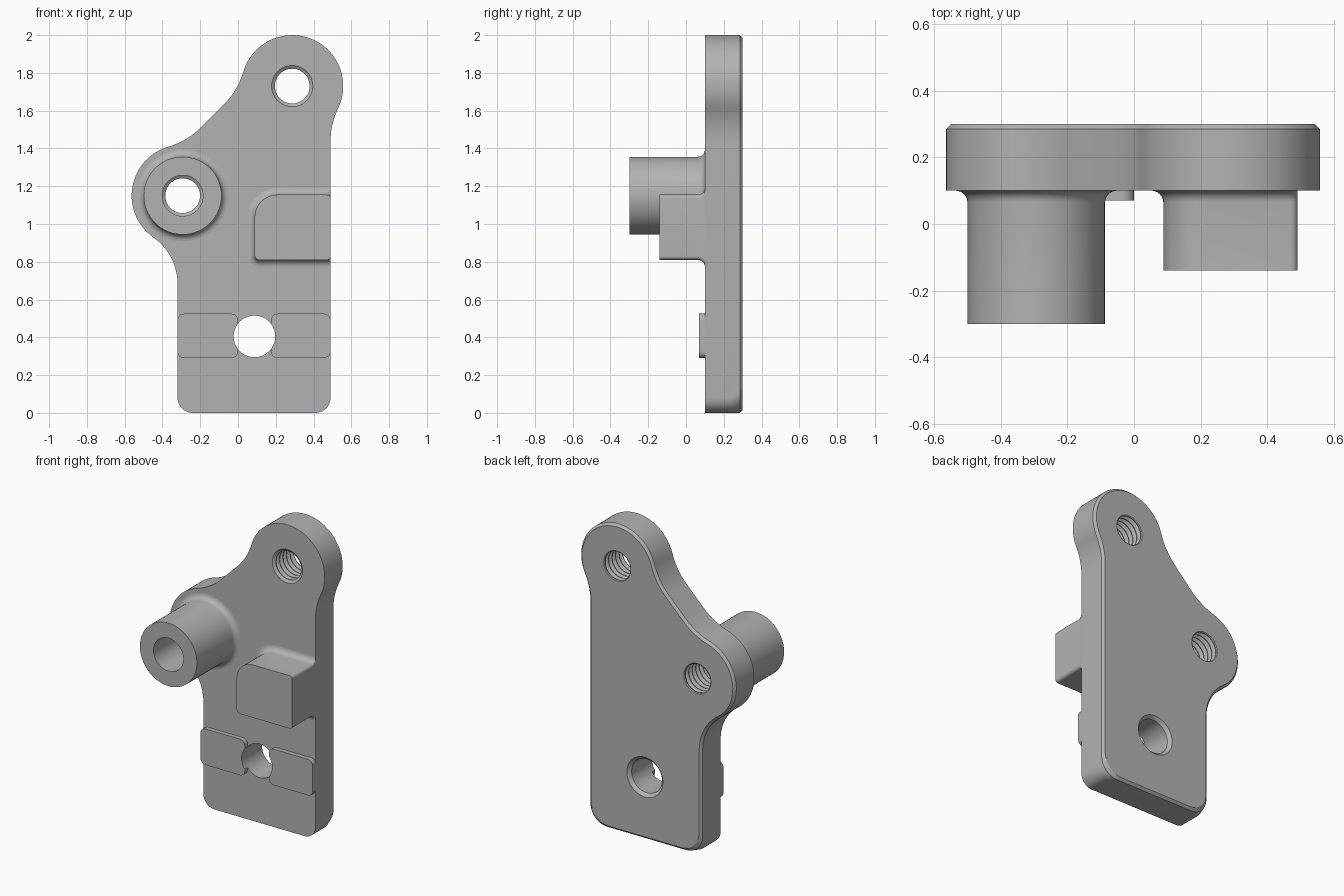
import bpy, bmesh
from math import pi, sin, cos, atan2, acos, radians

cube = bpy.data.objects.get("Cube")
if cube:
    bpy.data.objects.remove(cube, do_unlink=True)

grey = bpy.data.materials.new("grey metal")
grey.use_nodes = True
colour = (0.45, 0.45, 0.45, 1)
grey.diffuse_color = colour
grey.node_tree.nodes["Principled BSDF"].inputs["Base Color"].default_value = colour

FRONT, BACK = 0.10, 0.30
TOP_HUB, SIDE_HUB, HOLE = (0.287, 1.73), (-0.293, 1.15), (0.087, 0.405)
HUB_R, LEFT, RIGHT = 0.27, -0.32, 0.49


def arc(c, r, a0, a1, n):
    return [(c[0] + r * cos(a0 + (a1 - a0) * i / n),
             c[1] + r * sin(a0 + (a1 - a0) * i / n)) for i in range(n + 1)]


def loft(name, layers, closed=False):
    """Skin a list of (y, outline) layers; closed joins last to first."""
    bm = bmesh.new()
    rings = [[bm.verts.new((x, y, z)) for x, z in pts] for y, pts in layers]
    n = len(rings[0])
    pairs = list(zip(rings, rings[1:]))
    if closed:
        pairs.append((rings[-1], rings[0]))
    else:
        bm.faces.new(rings[0])
        bm.faces.new(rings[-1])
    for a, b in pairs:
        for i in range(n):
            j = (i + 1) % n
            bm.faces.new((a[i], a[j], b[j], b[i]))
    bmesh.ops.recalc_face_normals(bm, faces=bm.faces)
    mesh = bpy.data.meshes.new(name)
    bm.to_mesh(mesh)
    bm.free()
    mesh.materials.append(grey)
    ob = bpy.data.objects.new(name, mesh)
    bpy.context.collection.objects.link(ob)
    return ob


def lathe(name, c, profile, closed=False, n=64):
    """Turn (radius, y) pairs about an axis along y."""
    return loft(name, [(y, arc(c, r, 0, 2 * pi, n)[:-1]) for r, y in profile], closed)


def cut(ob, cutter):
    mod = ob.modifiers.new("cut", 'BOOLEAN')
    mod.operation, mod.solver, mod.object = 'DIFFERENCE', 'EXACT', cutter
    cutter.hide_render = True
    cutter.hide_set(True)


def rounded_box(x0, x1, z0, z1, radii):
    """Outline with radii for bottom right, top right, top left, bottom left."""
    pts = []
    corners = [(x1, z0, -1, 1), (x1, z1, -1, -1), (x0, z1, 1, -1), (x0, z0, 1, 1)]
    for k, ((x, z, sx, sz), r) in enumerate(zip(corners, radii)):
        a = (k - 1) * pi / 2
        pts += arc((x + sx * r, z + sz * r), r, a, a + pi / 2, 10)
    return pts


def plate_outline(inset, corner):
    """Two round hubs blended by hollow fillets into a straight-sided foot."""
    # right and lower left fillets, tangent to the sides and a hub
    def side_fillet(hub, x, sign, r):
        cx = x + sign * r
        return (cx, hub[1] - ((HUB_R + r) ** 2 - (cx - hub[0]) ** 2) ** 0.5)
    fr, fl = side_fillet(TOP_HUB, RIGHT, 1, 0.4), side_fillet(SIDE_HUB, LEFT, -1, 0.3)
    # slanted edge parallel to the line between the hubs
    slope = atan2(TOP_HUB[1] - SIDE_HUB[1], TOP_HUB[0] - SIDE_HUB[0])
    normal = slope + pi / 2
    spread = acos(0.587 / 0.67)

    def slant(hub, a):
        return (hub[0] + 0.67 * cos(a), hub[1] + 0.67 * sin(a))
    a_top, a_side = normal + spread, normal - spread
    to_fr = atan2(fr[1] - TOP_HUB[1], fr[0] - TOP_HUB[0])
    to_fl = atan2(fl[1] - SIDE_HUB[1], fl[0] - SIDE_HUB[0]) + 2 * pi
    hub, hollow, c = HUB_R - inset, 0.4 + inset, corner
    return (arc((RIGHT - inset - c, inset + c), c, -pi / 2, 0, 10)
            + arc(fr, hollow, pi, to_fr + pi, 10)
            + arc(TOP_HUB, hub, to_fr, a_top, 40)[1:]
            + arc(slant(TOP_HUB, a_top), hollow, a_top - pi, normal - pi, 10)[1:]
            + arc(slant(SIDE_HUB, a_side), hollow, normal - pi, a_side - pi, 10)
            + arc(SIDE_HUB, hub, a_side, to_fl, 30)[1:]
            + arc(fl, 0.3 + inset, to_fl - pi, 0, 10)[1:]
            + arc((LEFT + inset + c, inset + c), c, pi, 1.5 * pi, 10))


# Plate with a chamfered back and swept-in lower corners
plate = loft("mounting_plate", [
    (FRONT, plate_outline(0, 0.08)), (0.24, plate_outline(0, 0.08)),
    (BACK - 0.015, plate_outline(0, 0.12)), (BACK, plate_outline(0.015, 0.13))])

# Threaded holes through both hubs
thread = [(0.092, 0.06)]
for k in range(7):
    y = 0.08 + k * 0.036
    thread += [(0.092, y), (0.112, y + 0.014), (0.112, y + 0.018), (0.092, y + 0.032)]
thread.append((0.092, 0.36))
for name, hub in (("top_thread_cutter", TOP_HUB), ("side_thread_cutter", SIDE_HUB)):
    cut(plate, lathe(name, hub, thread, n=48))

# Plain hole, countersunk at the back
hole = lathe("plain_hole_cutter", HOLE,
             [(0.11, 0), (0.11, BACK - 0.02), (0.13, BACK), (0.13, 0.35)])
cut(plate, hole)

# Locating pads either side of the plain hole
pads = []
for name, x0, x1 in (("right_pad", LEFT, 0), ("left_pad", 0.175, RIGHT)):
    shape = rounded_box(x0, x1, 0.29, 0.525, [0.035] * 4)
    pad = loft(name, [(0.07, shape), (FRONT, shape)])
    cut(pad, hole)
    pads.append(pad)

# Root fillet steps: (distance out, depth)
F = 0.036
root = [(F * (1 - cos(a)), FRONT - F * (1 - sin(a)))
        for a in (radians(15 * k) for k in range(7))]

# Tubular boss
boss = lathe("tube_boss", SIDE_HUB,
             [(0.108, -0.30), (0.206, -0.30)] + [(0.206 + o, y) for o, y in root]
             + [(0.108, FRONT)], closed=True)


# Stop block, flush with the plate on its left side
def block_outline(o):
    return rounded_box(0.088 - o, RIGHT, 0.81 - o, 1.155 + o,
                       (0.02, 0.02, 0.12 + o, 0.025 + o))


block = loft("stop_block", [(-0.14, block_outline(0))]
             + [(y, block_outline(o)) for o, y in root])

# Bake the cuts, then smooth curved faces and keep edges sharp
for ob in (plate, *pads, boss, block):
    bpy.ops.object.select_all(action='DESELECT')
    ob.select_set(True)
    bpy.context.view_layer.objects.active = ob
    for mod in list(ob.modifiers):
        bpy.ops.object.modifier_apply(modifier=mod.name)
    bpy.ops.object.shade_smooth_by_angle(angle=radians(25))
